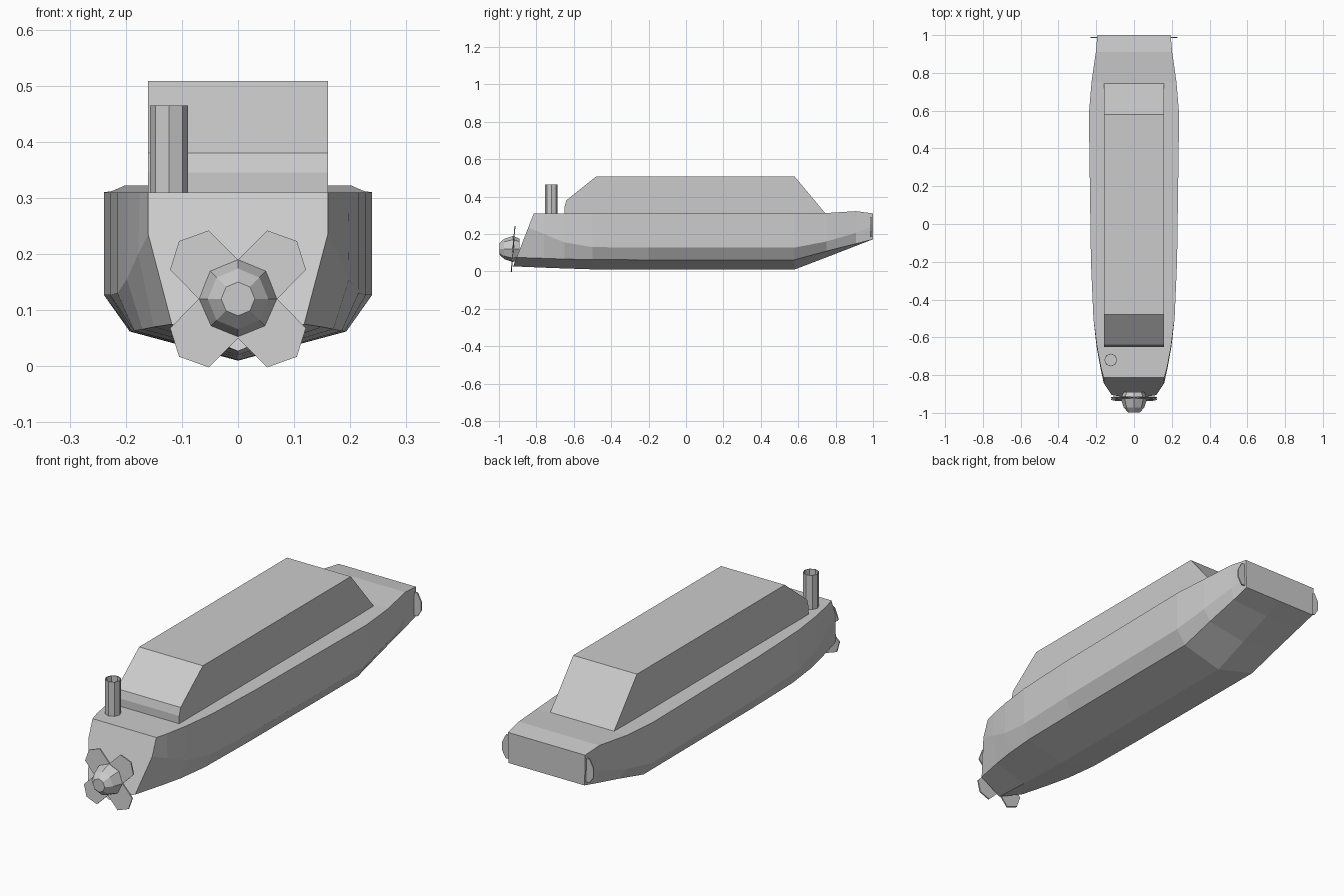
import bpy, math

if "Cube" in bpy.data.objects:
    bpy.data.objects.remove(bpy.data.objects["Cube"])


def make(name, verts, faces):
    mesh = bpy.data.meshes.new(name)
    mesh.from_pydata(verts, [], faces)
    mesh.update()
    ob = bpy.data.objects.new(name, mesh)
    bpy.context.collection.objects.link(ob)
    return ob


def loft(name, rings, cap_start=False, cap_end=False):
    """Skin closed rings that share one vertex count."""
    n = len(rings[0])
    verts = [p for r in rings for p in r]
    faces = [(k * n + i, k * n + (i + 1) % n, (k + 1) * n + (i + 1) % n, (k + 1) * n + i)
             for k in range(len(rings) - 1) for i in range(n)]
    if cap_start:
        faces.append(tuple(range(n))[::-1])
    if cap_end:
        faces.append(tuple(range(len(verts) - n, len(verts))))
    return make(name, verts, faces)


def plate(name, outline, y, thick, tilt=0.0):
    """Thin plate from an x,z outline, optionally raked in y."""
    rings = [[(x, y + d + tilt * z, z) for x, z in outline]
             for d in (-thick / 2, thick / 2)]
    return loft(name, rings, True, True)


# Hull: y, deck (x, z), upper chine (x, z), lower chine (x, z), keel z
stations = [
    (-0.927, .160, .31, .160, .235, .118, .075, .027),
    (-0.76, .175, .31, .178, .200, .150, .070, .020),
    (-0.65, .196, .31, .198, .155, .170, .066, .016),
    (-0.50, .215, .31, .215, .130, .185, .063, .011),
    (-0.20, .228, .31, .228, .127, .190, .062, .010),
    (0.58, .239, .31, .239, .127, .193, .062, .010),
    (0.75, .225, .312, .225, .160, .192, .108, .075),
    (0.91, .202, .322, .202, .206, .190, .148, .137),
    (1.00, .194, .31, .193, .240, .190, .172, .172),
]
rings = []
for k, (y, dx, dz, ux, uz, lx, lz, kz) in enumerate(stations):
    half = [(dx, dz), (ux, uz), (lx, lz)]
    section = half + [(0, kz)] + [(-x, z) for x, z in reversed(half)]
    rake = 0.39 if k == 0 else 0
    rings.append([(x, y + rake * (z - 0.02), z) for x, z in section])
loft("hull", rings, True, True)

# Long cabin, side profile extruded across the beam
profile = [(-.65, .305), (-.65, .345), (-.64, .38), (-.48, .508), (.58, .508), (.75, .305)]
loft("cabin", [[(x, y, z) for y, z in profile] for x in (-.16, .16)], True, True)


# Open funnel, octagonal
def octagon(r):
    return [(r * math.cos(i * math.pi / 4), r * math.sin(i * math.pi / 4)) for i in range(8)]


loft("funnel", [[(-.123 + a, -.72 + b, z) for a, b in octagon(r)]
                for r, z in ((.034, .305), (.034, .465), (.031, .465), (.031, .32))], False, True)

# Rounded propeller hub
loft("propeller_hub", [[(a, y, .12 + b) for a, b in octagon(r)]
                       for r, y in ((.055, -.89), (.07, -.925), (.054, -.972), (.03, -.998))],
     True, True)

# Four propeller blades and two bow side plates
blade = [(0, 0), (0, .07), (.052, .122), (.105, .103), (.121, .052), (.07, 0)]
for sx in (-1, 1):
    for sz in (-1, 1):
        plate("propeller_blade", [(sx * x, .12 + sz * z) for x, z in blade], -.934, .006, .08)
    flap = [(.15, .185), (.21, .185), (.229, .215), (.229, .255), (.21, .292), (.15, .292)]
    plate("bow_side_plate", [(sx * x, z) for x, z in flap], .988, .006)

# Consistent outward normals
import bmesh
for ob in bpy.context.collection.objects:
    bm = bmesh.new()
    bm.from_mesh(ob.data)
    bmesh.ops.recalc_face_normals(bm, faces=bm.faces)
    bm.to_mesh(ob.data)
    bm.free()
